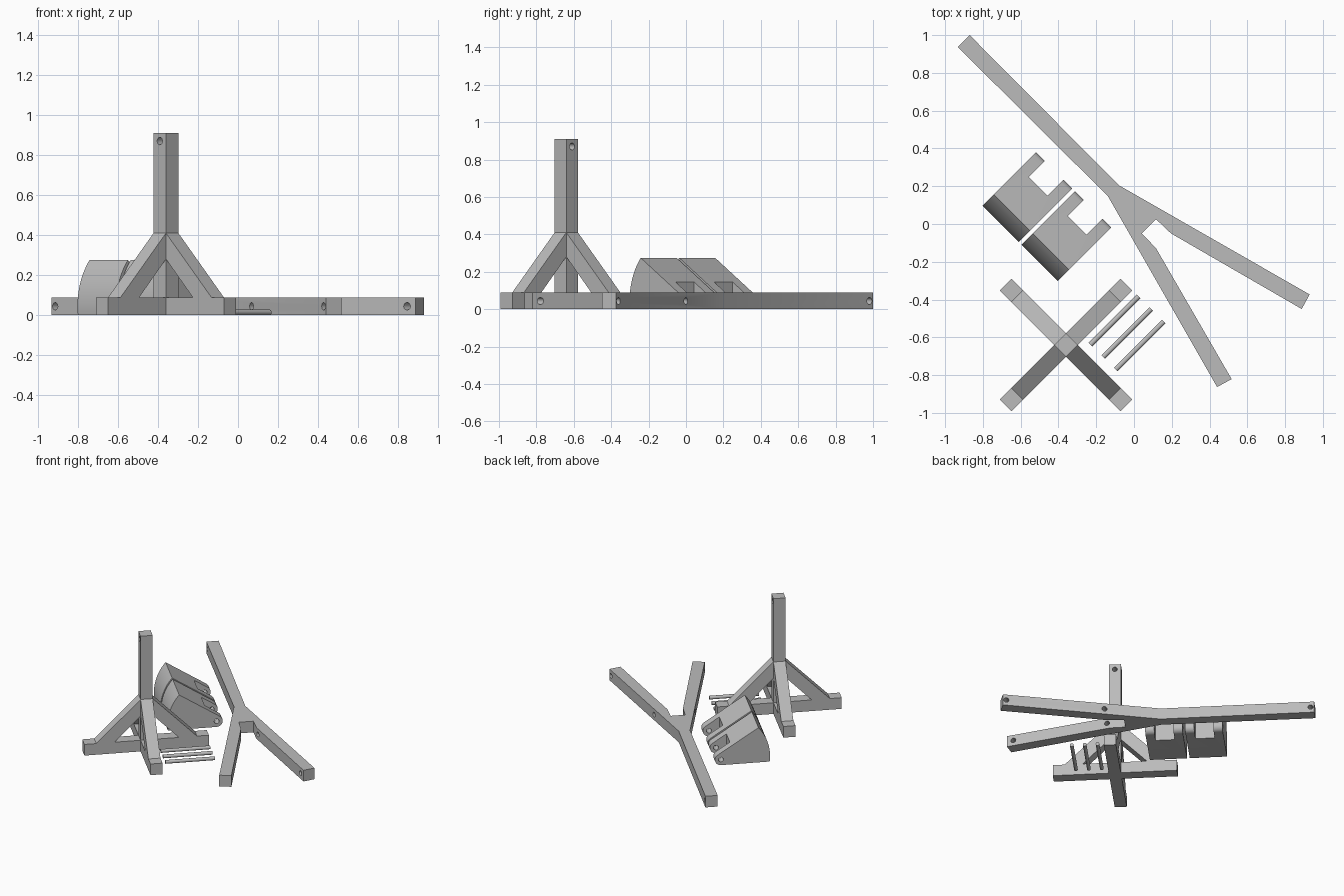
import bpy, bmesh
from math import sin, cos, radians
from mathutils import Matrix, Vector

if "Cube" in bpy.data.objects:
    bpy.data.objects.remove(bpy.data.objects["Cube"])

grey = bpy.data.materials.new("plain grey")
grey.use_nodes = True
grey.diffuse_color = (0.5, 0.5, 0.5, 1)
grey.node_tree.nodes["Principled BSDF"].inputs["Base Color"].default_value = (0.5, 0.5, 0.5, 1)

UP = Vector((0, 0, 1))
DIAG = Vector((1, 1, 0)).normalized()      # direction of the axle bores
CROSS = Vector((1, -1, 0)).normalized()
BEAM = 0.088                               # timber thickness
HALF = BEAM / 2
BORE = 0.0185


def frame(origin, x, y):
    """Matrix whose local x and y run along the given directions."""
    m = Matrix((x, y, x.cross(y))).transposed().to_4x4()
    m.translation = Vector(origin)
    return m


def prism(name, points, low, high, matrix=Matrix()):
    """Extrude a flat outline between two depths along its local z."""
    bm = bmesh.new()
    face = bm.faces.new([bm.verts.new((x, y, low)) for x, y in points])
    out = bmesh.ops.extrude_face_region(bm, geom=[face])
    moved = [v for v in out["geom"] if isinstance(v, bmesh.types.BMVert)]
    bmesh.ops.translate(bm, verts=moved, vec=(0, 0, high - low))
    bmesh.ops.recalc_face_normals(bm, faces=bm.faces)
    bm.transform(matrix)
    mesh = bpy.data.meshes.new(name)
    bm.to_mesh(mesh)
    bm.free()
    mesh.materials.append(grey)
    obj = bpy.data.objects.new(name, mesh)
    bpy.context.collection.objects.link(obj)
    return obj


def rect(x0, y0, x1, y1):
    return [(x0, y0), (x1, y0), (x1, y1), (x0, y1)]


def arc(cx, cy, r, start, end, steps):
    angles = [radians(start + (end - start) * i / steps) for i in range(steps + 1)]
    return [(cx + r * cos(a), cy + r * sin(a)) for a in angles]


def rod(name, centre, direction, radius, length):
    side = UP.cross(direction)
    circle = arc(0, 0, radius, 0, 345, 23)
    return prism(name, circle, -length / 2, length / 2, frame(centre, side, direction.cross(side)))


def cut(obj, cutter):
    """Subtract the cutter, bake the result and drop the cutter."""
    cutter.hide_render = True
    mod = obj.modifiers.new("cut", "BOOLEAN")
    mod.operation, mod.solver, mod.object = "DIFFERENCE", "EXACT", cutter
    bpy.context.view_layer.update()
    baked = bpy.data.meshes.new_from_object(obj.evaluated_get(bpy.context.evaluated_depsgraph_get()))
    obj.modifiers.clear()
    obj.data = baked
    bpy.data.objects.remove(cutter)


def smooth(obj):
    bpy.ops.object.select_all(action="DESELECT")
    obj.select_set(True)
    bpy.context.view_layer.objects.active = obj
    bpy.ops.object.shade_smooth_by_angle(angle=radians(30))


# Stand: bored post, four feet and four diagonal braces
stand = Vector((-0.36, -0.64, 0))
post = prism("stand_post", rect(-HALF, -HALF, HALF, HALF), 0, 0.91, frame(stand, DIAG, UP.cross(DIAG)))
cut(post, rod("post_bore", stand + UP * 0.87, DIAG, BORE, 0.3))
smooth(post)
brace = [(HALF, 0.41), (0.366, BEAM), (0.234, BEAM), (HALF, 0.28)]
for label, out in (("back_left", DIAG), ("front_right", -DIAG), ("front_left", CROSS), ("back_right", -CROSS)):
    plane = frame(stand, out, UP)
    prism("stand_foot_" + label, rect(HALF, 0, 0.4525, BEAM), -HALF, HALF, plane)
    prism("stand_brace_" + label, brace, -HALF, HALF, plane)

# Forked throwing arm: one half outline mirrored across its long axis
AXIS = 0.067
half = [(-0.87, 1.0), (-0.08, 0.205), (0.93, -0.373), (0.888, -0.45), (0.196, -0.05), (0.116, 0.026)]
outline = half + [(AXIS - y, AXIS - x) for x, y in reversed(half)]
beam = prism("forked_arm", outline, 0, BEAM)
for along in (-1.832, 0.28, 1.27):
    centre = ((AXIS + along) / 2, (AXIS - along) / 2, HALF)
    cut(beam, rod("arm_bore", centre, DIAG, BORE, 0.9))
smooth(beam)

# Counterweights: round-backed wedges with two bored ears
hinge = 0.352
WIDTH = 0.272
profile = arc(hinge, HALF, 0.357, 187.1, 139.8, 14) + arc(hinge, HALF, HALF, 58, -90, 12)
for label, corner in (("back", (-0.799, 0.1, 0)), ("front", (-0.593, -0.106, 0))):
    plane = frame(corner, DIAG, UP)
    weight = prism("counterweight_" + label, profile, 0, WIDTH, plane)
    cut(weight, prism("ear_gap", rect(0.276, -0.1, 0.5, 0.4), 0.066, WIDTH - 0.066, plane))
    cut(weight, rod("ear_bore", plane @ Vector((hinge, HALF, WIDTH / 2)), CROSS, BORE, 0.5))
    smooth(weight)

# Three loose axle pins
for i in range(3):
    pin = rod("axle_pin_%d" % (i + 1), (-0.103 + 0.067 * i, -0.511 - 0.066 * i, 0.0135), DIAG, 0.0135, 0.36)
    smooth(pin)
